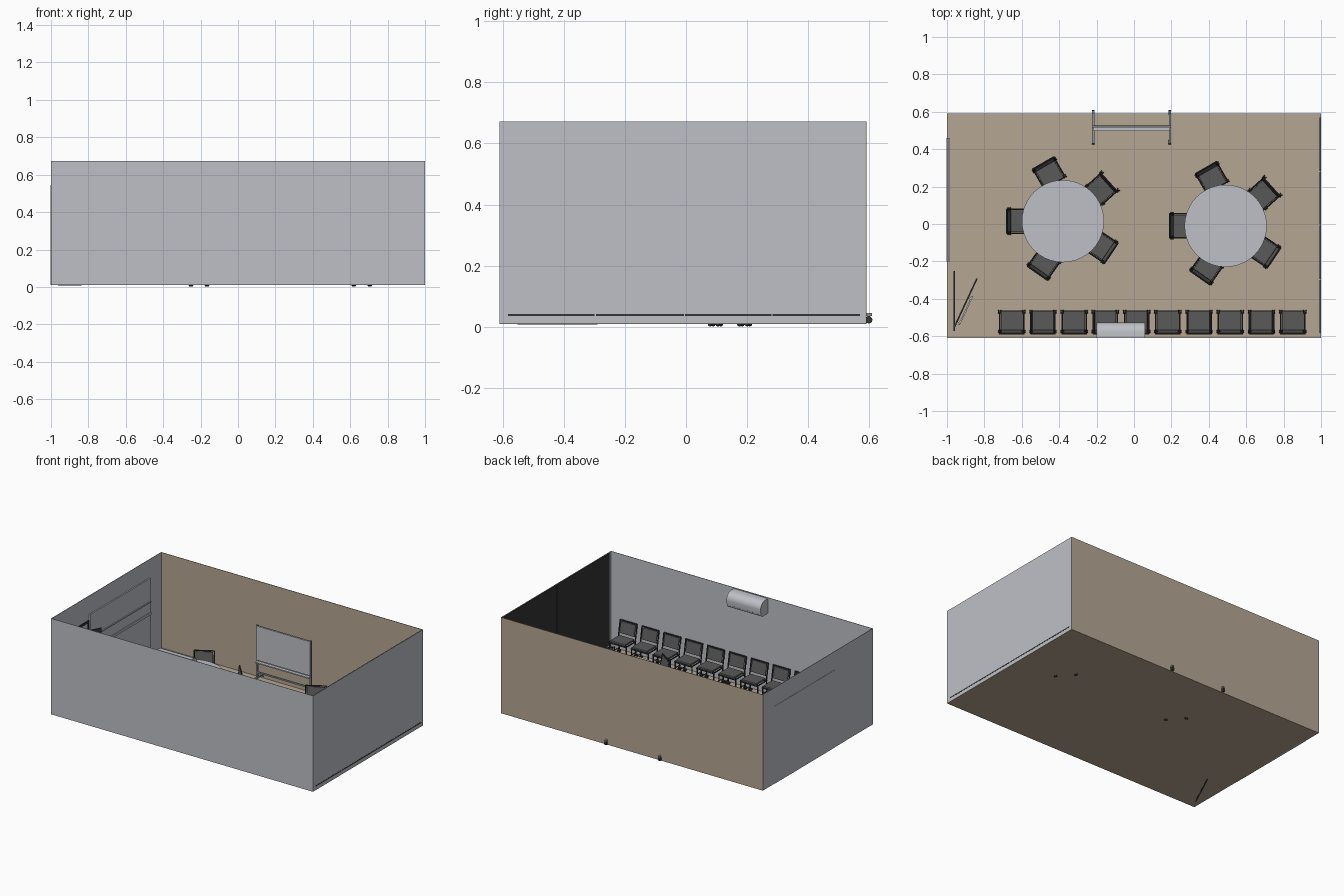
import bpy, bmesh
from math import radians, cos, sin, pi
from mathutils import Matrix, Vector

if "Cube" in bpy.data.objects:
    bpy.data.objects.remove(bpy.data.objects["Cube"], do_unlink=True)


def material(name, rgb):
    m = bpy.data.materials.new(name)
    m.use_nodes = True
    m.diffuse_color = (*rgb, 1)
    m.node_tree.nodes["Principled BSDF"].inputs["Base Color"].default_value = (*rgb, 1)
    return m


GREY = material("pale grey", (0.52, 0.53, 0.57))
TAN = material("warm tan", (0.46, 0.38, 0.29))
DARK = material("charcoal", (0.035, 0.035, 0.035))
FABRIC = material("dark grey fabric", (0.10, 0.10, 0.10))
METAL = material("mid grey metal", (0.30, 0.30, 0.33))


# --- mesh helpers ---
def box(bm, lo, hi, rot=None):
    lo, hi = Vector(lo), Vector(hi)
    m = Matrix.Translation((lo + hi) / 2)
    if rot:
        m = m @ rot
    bmesh.ops.create_cube(bm, size=1, matrix=m @ Matrix.Diagonal((*(hi - lo), 1)))


def tube(bm, a, b, r, sides=8):
    a, b = Vector(a), Vector(b)
    turn = (b - a).to_track_quat("Z", "Y").to_matrix().to_4x4()
    bmesh.ops.create_cone(bm, cap_ends=True, segments=sides, radius1=r, radius2=r,
                          depth=(b - a).length, matrix=Matrix.Translation((a + b) / 2) @ turn)


def wheel(bm, x, y, z, r, w):
    tube(bm, (x - w / 2, y, z), (x + w / 2, y, z), r, 12)


def mesh(name, mat, build):
    bm = bmesh.new()
    build(bm)
    me = bpy.data.meshes.new(name)
    bm.to_mesh(me)
    bm.free()
    me.materials.append(mat)
    return me


def place(name, me, matrix=None, bevel=0):
    ob = bpy.data.objects.new(name, me)
    bpy.context.collection.objects.link(ob)
    if matrix:
        ob.matrix_world = matrix
    if bevel:
        mod = ob.modifiers.new("soft edges", "BEVEL")
        mod.width, mod.segments = bevel, 2
    return ob


def part(name, mat, build, **kw):
    return place(name, mesh(name, mat, build), **kw)


def block(name, mat, lo, hi, **kw):
    return part(name, mat, lambda bm: box(bm, lo, hi), **kw)


# --- room shell, open at the top ---
F, B, Z0, Z1, T = -0.61, 0.59, 0.01, 0.672, 0.003
block("floor", TAN, (-1, F, Z0), (1, B, Z0 + T))
block("back_wall", TAN, (-1, B - T, Z0), (1, B, Z1))
block("front_wall", GREY, (-1, F, Z0), (1, F + T, Z1))
block("left_wall", GREY, (1 - T, F, Z0), (1, B, Z1))
block("right_wall", GREY, (-1, F, Z0), (-1 + T, B, Z1))

# --- dark panels along the left wall, with a rail showing outside ---
seams = [-0.585, -0.297, -0.005, 0.281, 0.572]
for i, (a, b) in enumerate(zip(seams, seams[1:])):
    block(f"window_panel_{i + 1}", DARK, (0.991, a + 0.002, 0.035), (0.9965, b - 0.002, 0.669))
    block(f"window_rail_{i + 1}", DARK, (0.992, a + 0.002, 0.035), (1.001, b - 0.002, 0.042))

# --- large board with rails in the right wall ---
block("wall_board", GREY, (-1.002, -0.2, Z0), (-0.988, 0.46, 0.545))
for z0, z1 in ((0.38, 0.388), (0.295, 0.312)):
    block("board_rail", GREY, (-0.99, -0.2, z0), (-0.983, 0.46, z1))


# --- door frame and open door in the front corner ---
def door_frame(bm):
    for y in (-0.565, -0.258):
        box(bm, (-0.964, y - 0.006, Z0), (-0.956, y + 0.006, 0.535))
    box(bm, (-0.964, -0.571, 0.52), (-0.956, -0.252, 0.535))


part("door_frame", DARK, door_frame)
hinge = Matrix.Translation((-0.96, -0.55, 0)) @ Matrix.Rotation(radians(-25), 4, "Z")
leaf = mesh("door_leaf", DARK, lambda bm: box(bm, (-0.004, 0, 0.008), (0.004, 0.285, 0.53)))
place("door_leaf", leaf, hinge)


def push_bar(bm):
    box(bm, (0.014, 0.02, 0.25), (0.022, 0.19, 0.265))
    for y in (0.03, 0.17):
        box(bm, (0.003, y, 0.252), (0.016, y + 0.01, 0.262))


place("door_push_bar", mesh("door_push_bar", GREY, push_bar), hinge)


# --- rounded air conditioner high on the front wall ---
def air_unit(bm):
    pts = [(0, 0.665), (0, 0.565), (0.055, 0.56), (0.074, 0.572)]
    for i in range(7):
        a = radians(90 * i / 6)
        pts.append((0.03 + 0.05 * cos(a), 0.615 + 0.05 * sin(a)))
    face = bm.faces.new([bm.verts.new((-0.2, F + T + y, z)) for y, z in pts])
    out = bmesh.ops.extrude_face_region(bm, geom=[face])
    bmesh.ops.translate(bm, vec=(0.26, 0, 0),
                        verts=[v for v in out["geom"] if isinstance(v, bmesh.types.BMVert)])
    bmesh.ops.recalc_face_normals(bm, faces=bm.faces)


smooth = [part("air_conditioner", GREY, air_unit)]
block("air_vent", METAL, (-0.18, -0.54, 0.578), (0.04, -0.531, 0.583))

# --- rolling whiteboard by the back wall ---
XL, XR = -0.218, 0.192
block("whiteboard", GREY, (XL, 0.513, 0.165), (XR, 0.521, 0.40))
block("whiteboard_back", DARK, (XL, 0.521, 0.165), (XR, 0.526, 0.40))
block("whiteboard_tray", GREY, (XL, 0.497, 0.15), (XR, 0.521, 0.158))


def stand(bm):
    for x in (XL, XR):
        box(bm, (x - 0.006, 0.514, 0.04), (x + 0.006, 0.526, 0.405))
        box(bm, (x - 0.006, 0.43, 0.036), (x + 0.006, 0.608, 0.046))
    box(bm, (XL, 0.516, 0.075), (XR, 0.524, 0.085))


def stand_wheels(bm):
    for x in (XL, XR):
        for y in (0.438, 0.598):
            wheel(bm, x, y, 0.023, 0.012, 0.014)
            tube(bm, (x, y, 0.02), (x, y, 0.04), 0.004)


part("whiteboard_stand", METAL, stand)
part("whiteboard_casters", DARK, stand_wheels)

# --- chair parts, shared by every chair; local front is +y ---
LEAN = Matrix.Rotation(radians(12), 4, "X")


def chair_seat(bm):
    box(bm, (-0.058, -0.045, 0.108), (0.058, 0.058, 0.122))


def chair_back(bm):
    box(bm, (-0.056, -0.058, 0.135), (0.056, -0.052, 0.212), LEAN)


def chair_frame(bm):
    for s in (-1, 1):
        x = s * 0.064
        tube(bm, (x, 0.052, 0.014), (x, 0.052, 0.112), 0.0045)
        tube(bm, (x, -0.052, 0.014), (x, -0.044, 0.112), 0.0045)
        tube(bm, (x, -0.044, 0.105), (x, -0.064, 0.218), 0.0045)
        tube(bm, (x, -0.05, 0.105), (x, 0.056, 0.105), 0.0045)
        tube(bm, (x, -0.05, 0.03), (x, 0.052, 0.03), 0.003)
    for y, z in ((0.057, 0.104), (-0.046, 0.104), (-0.064, 0.217), (-0.05, 0.138)):
        tube(bm, (-0.066, y, z), (0.066, y, z), 0.0045)


def chair_casters(bm):
    for x in (-0.064, 0.064):
        for y in (-0.052, 0.054):
            for side in (-0.006, 0.006):
                wheel(bm, x + side, y, 0.009, 0.009, 0.006)


chair_parts = [("seat", mesh("chair_seat", FABRIC, chair_seat), 0.004),
               ("back", mesh("chair_back", FABRIC, chair_back), 0.002),
               ("frame", mesh("chair_frame", DARK, chair_frame), 0),
               ("casters", mesh("chair_casters", DARK, chair_casters), 0)]


def chair(name, x, y, back_angle, tilt=0):
    """back_angle is the compass direction, in degrees, that the backrest points to."""
    m = (Matrix.Translation((x, y, 0.0065 if tilt else Z0 + T))
         @ Matrix.Rotation(radians(back_angle + 90), 4, "Z")
         @ Matrix.Rotation(radians(-tilt), 4, "X"))
    for label, me, bevel in chair_parts:
        place(f"{name}_{label}", me, m, bevel)


# --- row of chairs along the front wall ---
for i in range(10):
    chair(f"row_chair_{i + 1}", -0.654 + 0.167 * i, -0.523, -90)


# --- two round tables, five chairs each ---
def table_leg(bm):
    tube(bm, (0, 0, 0.025), (0, 0, 0.205), 0.016, 16)
    for k in range(4):
        a = k * pi / 2 + pi / 4
        tube(bm, (0, 0, 0.03), (0.14 * cos(a), 0.14 * sin(a), 0.02), 0.007)


top_mesh = mesh("table_top", GREY, lambda bm: tube(bm, (0, 0, 0.204), (0, 0, 0.216), 0.22, 40))
leg_mesh = mesh("table_leg", METAL, table_leg)
seats = [(-0.235, 0.0, 180, 0), (-0.073, 0.255, 120, 0), (0.212, 0.178, 42, 5),
         (0.205, -0.135, -34, 0), (-0.10, -0.225, 235, 0)]
for n, (cx, cy) in enumerate(((-0.38, 0.015), (0.49, -0.01)), 1):
    at = Matrix.Translation((cx, cy, 0))
    smooth += [place(f"table_{n}_top", top_mesh, at), place(f"table_{n}_leg", leg_mesh, at)]
    for i, (x, y, angle, tilt) in enumerate(seats, 1):
        chair(f"table_{n}_chair_{i}", cx + x, cy + y, angle, tilt)

# --- smooth shading on rounded parts ---
for ob in bpy.context.selected_objects:
    ob.select_set(False)
for ob in smooth:
    ob.select_set(True)
bpy.context.view_layer.objects.active = smooth[0]
bpy.ops.object.shade_smooth_by_angle()
